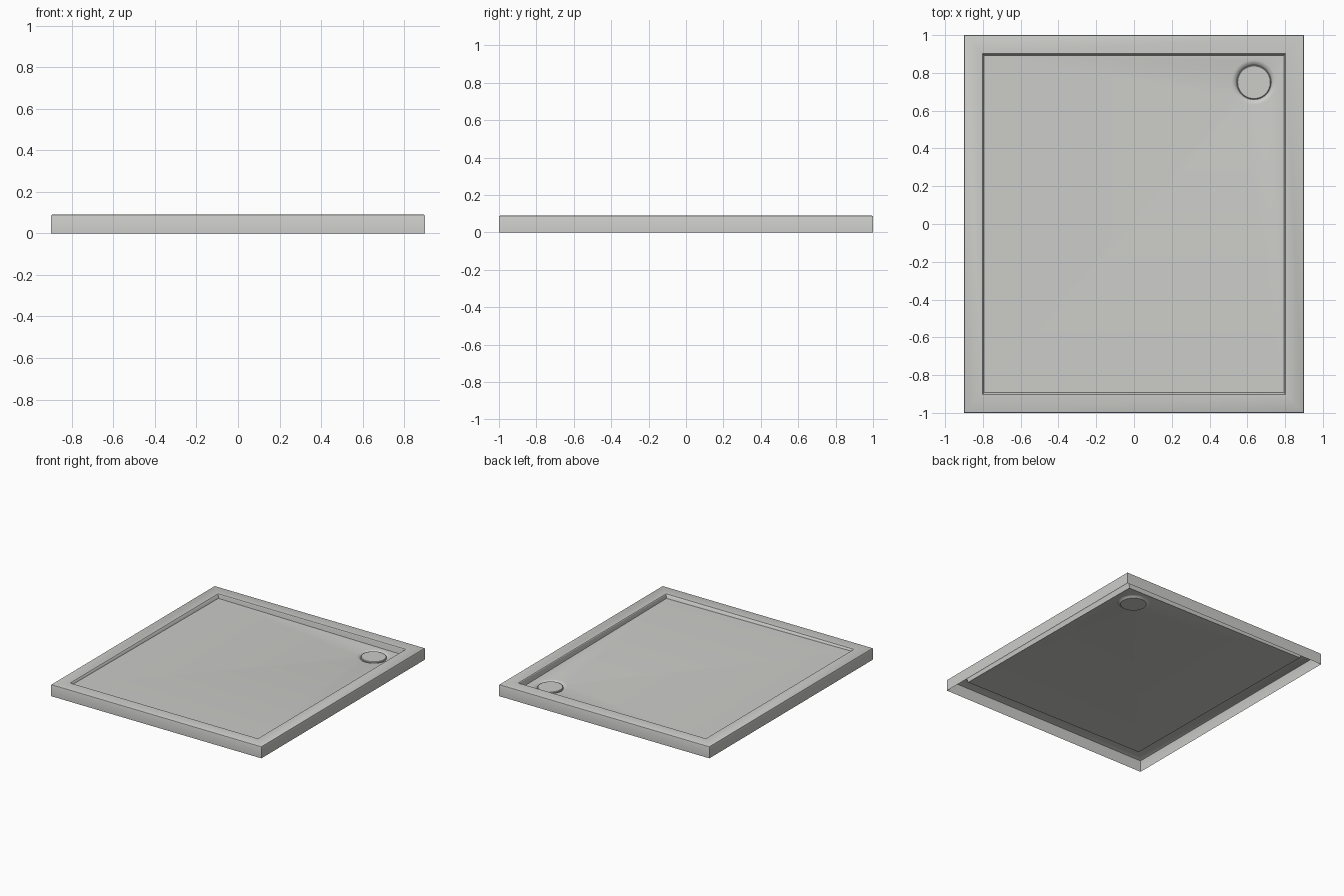
import bpy, bmesh, math

if "Cube" in bpy.data.objects:
    bpy.data.objects.remove(bpy.data.objects["Cube"], do_unlink=True)

grey = bpy.data.materials.new("warm_light_grey")
grey.use_nodes = True
COLOUR = (0.6, 0.6, 0.58, 1)
grey.diffuse_color = COLOUR
grey.node_tree.nodes["Principled BSDF"].inputs["Base Color"].default_value = COLOUR

TOP = 0.09
DRAIN_X, DRAIN_Y = 0.635, 0.75


def floor_z(x, y):
    """Floor plane, falling towards the drain."""
    return TOP - 0.029 - 0.0094 * x - 0.0083 * y


def rect(bm, hx, hy, height):
    corners = [(-hx, -hy), (hx, -hy), (hx, hy), (-hx, hy)]
    return [bm.verts.new((x, y, height(x, y))) for x, y in corners]


def circle(bm, radius, drop, n=48):
    ring = []
    for i in range(n):
        a = 2 * math.pi * i / n
        x, y = DRAIN_X + radius * math.cos(a), DRAIN_Y + radius * math.sin(a)
        ring.append(bm.verts.new((x, y, floor_z(x, y) - drop)))
    return ring


def bridge(bm, a, b):
    n = len(a)
    for i in range(n):
        j = (i + 1) % n
        bm.faces.new((a[i], a[j], b[j], b[i]))


def loop_edges(bm, ring):
    edges = []
    for i, v in enumerate(ring):
        w = ring[(i + 1) % len(ring)]
        edges.append(bm.edges.get((v, w)) or bm.edges.new((v, w)))
    return edges


def finish(bm, name):
    mesh = bpy.data.meshes.new(name)
    bm.to_mesh(mesh)
    bm.free()
    obj = bpy.data.objects.new(name, mesh)
    bpy.context.collection.objects.link(obj)
    mesh.materials.append(grey)
    bpy.ops.object.select_all(action='DESELECT')
    obj.select_set(True)
    bpy.context.view_layer.objects.active = obj
    bpy.ops.object.shade_smooth_by_angle(angle=math.radians(30))
    return obj


# Tray shell, open underneath: skirt, softened edge, rim, recess wall
bm = bmesh.new()
rings = [rect(bm, 0.9, 1.0, lambda x, y: 0),
         rect(bm, 0.9, 1.0, lambda x, y: TOP - 0.006),
         rect(bm, 0.898, 0.998, lambda x, y: TOP - 0.002),
         rect(bm, 0.894, 0.994, lambda x, y: TOP),
         rect(bm, 0.803, 0.903, lambda x, y: TOP),
         rect(bm, 0.799, 0.899, lambda x, y: TOP - 0.004),
         rect(bm, 0.793, 0.893, floor_z)]
for a, b in zip(rings, rings[1:]):
    bridge(bm, a, b)

# Sloping floor with a shallow dished drain well
well = [circle(bm, r, d) for r, d in
        [(0.118, 0), (0.108, 0.002), (0.098, 0.008), (0.092, 0.014)]]
for a, b in zip(well, well[1:]):
    bridge(bm, a, b)
bm.faces.new(well[-1])
bmesh.ops.triangle_fill(bm, use_beauty=True, use_dissolve=False,
                        edges=loop_edges(bm, rings[-1]) + loop_edges(bm, well[0]))
bmesh.ops.recalc_face_normals(bm, faces=bm.faces)
finish(bm, "shower_tray")

# Round drain cover
bm = bmesh.new()
cover = [circle(bm, r, d) for r, d in
         [(0.09, 0.013), (0.09, 0.004), (0.086, 0.001)]]
for a, b in zip(cover, cover[1:]):
    bridge(bm, a, b)
bm.faces.new(cover[-1])
bm.faces.new(cover[0][::-1])
bmesh.ops.recalc_face_normals(bm, faces=bm.faces)
finish(bm, "drain_cover")
